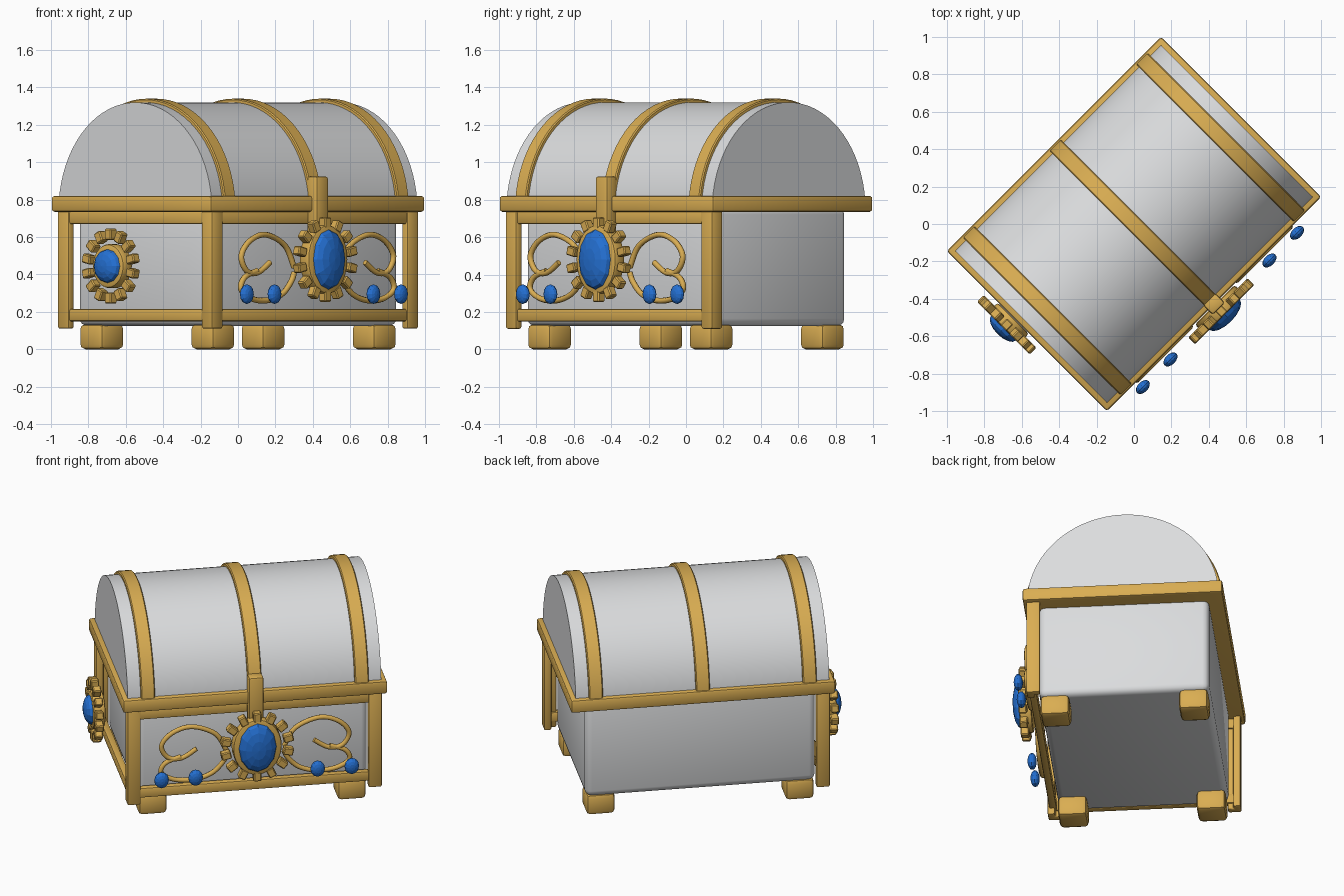
import bpy, bmesh, math
from mathutils import Matrix, Vector

if "Cube" in bpy.data.objects:
    bpy.data.objects.remove(bpy.data.objects["Cube"])

TURN = Matrix.Rotation(math.radians(45), 4, 'Z')   # chest stands diagonally
I = Matrix.Identity(4)


def material(name, rgb):
    m = bpy.data.materials.new(name)
    m.diffuse_color = (*rgb, 1)
    m.use_nodes = True
    m.node_tree.nodes["Principled BSDF"].inputs["Base Color"].default_value = m.diffuse_color
    return m


GOLD = material("gold", (0.70, 0.42, 0.085))
PALE = material("pale_grey", (0.71, 0.72, 0.73))
BLUE = material("gem_blue", (0.018, 0.165, 0.66))


def finish(bm, name, mat, smooth=True, place=I):
    bmesh.ops.recalc_face_normals(bm, faces=bm.faces)
    me = bpy.data.meshes.new(name)
    bm.to_mesh(me)
    bm.free()
    me.transform(TURN @ place)
    me.materials.append(mat)
    if smooth:
        me.shade_smooth()
        me.set_sharp_from_angle(angle=math.radians(35))
    ob = bpy.data.objects.new(name, me)
    bpy.context.collection.objects.link(ob)
    return ob


def prism(name, outline, axis, lo, hi, mat, bevel=0.0, segs=2, place=I):
    """Extrude a 2D outline along x, y or z, then round its edges."""
    def at(p, t):
        return {'x': (t, p[0], p[1]), 'y': (p[0], t, p[1]), 'z': (p[0], p[1], t)}[axis]
    bm = bmesh.new()
    a = [bm.verts.new(at(p, lo)) for p in outline]
    b = [bm.verts.new(at(p, hi)) for p in outline]
    bm.faces.new(a)
    bm.faces.new(b[::-1])
    for i in range(len(a)):
        j = (i + 1) % len(a)
        bm.faces.new((a[i], a[j], b[j], b[i]))
    if bevel:
        bmesh.ops.recalc_face_normals(bm, faces=bm.faces)
        sharp = [e for e in bm.edges if e.calc_face_angle(0) > math.radians(40)]
        bmesh.ops.bevel(bm, geom=sharp, offset=bevel, segments=segs, profile=0.5,
                        affect='EDGES', clamp_overlap=True)
    return finish(bm, name, mat, place=place)


def box(name, x, y, z, mat, bevel=0.0, segs=2, place=I):
    return prism(name, [(x[0], y[0]), (x[1], y[0]), (x[1], y[1]), (x[0], y[1])],
                 'z', z[0], z[1], mat, bevel, segs, place)


def gem(name, centre, radii, segs, rings, place=I):
    """Faceted ellipsoid with its pole pointing outward."""
    bm = bmesh.new()
    bmesh.ops.create_uvsphere(bm, u_segments=segs, v_segments=rings, radius=1)
    m = Matrix.Translation(centre) @ Matrix.Diagonal((*radii, 1)) @ Matrix.Rotation(math.pi / 2, 4, 'X')
    bm.transform(m)
    return finish(bm, name, BLUE, smooth=False, place=place)


def arc(r, n, start=0.0, end=math.pi):
    return [(r * math.cos(start + (end - start) * i / n),
             0.74 + r * math.sin(start + (end - start) * i / n)) for i in range(n + 1)]


# Body, rim and domed lid
box("body", (-0.705, 0.705), (-0.515, 0.515), (0.125, 0.76), PALE, 0.04, 3)
box("rim", (-0.81, 0.81), (-0.605, 0.605), (0.735, 0.82), GOLD, 0.014)
prism("lid", arc(0.58, 36), 'x', -0.777, 0.777, PALE)

# Straps over the lid
for i, x in enumerate((-0.655, 0, 0.655)):
    prism(f"lid_strap_{i}", arc(0.60, 36) + arc(0.565, 36)[::-1], 'x',
          x - 0.043, x + 0.043, GOLD, 0.006, 1)

# Feet
for sx in (-1, 1):
    for sy in (-1, 1):
        x, y = sx * 0.61, sy * 0.42
        box(f"foot_{sx}_{sy}", (x - 0.088, x + 0.088), (y - 0.088, y + 0.088),
            (0, 0.135), GOLD, 0.026, 2)

# Corner irons: L sections on three corners
L = [(0, 0), (0.082, 0), (0.082, 0.045), (0.045, 0.045), (0.045, 0.082), (0, 0.082)]
for name, sx, sy in (("front_left", -1, -1), ("front_right", 1, -1), ("back_left", -1, 1)):
    prism(f"corner_post_{name}", [(sx * (0.78 - u), sy * (0.585 - v)) for u, v in L],
          'z', 0.11, 0.75, GOLD, 0.010)

# Rails on the front and the left end
for name, z in (("top", (0.67, 0.74)), ("bottom", (0.15, 0.215))):
    box(f"front_rail_{name}", (-0.745, 0.745), (-0.575, -0.53), z, GOLD, 0.010)
    box(f"end_rail_{name}", (-0.77, -0.725), (-0.55, 0.55), z, GOLD, 0.010)

# Clasp
box("clasp", (-0.046, 0.046), (-0.642, -0.565), (0.58, 0.925), GOLD, 0.014)


def medallion(name, out, z, disc, gem_r, teeth, place):
    """Gem on a gold disc, ringed with small blocks; out is the distance outward."""
    rim = [(disc[0] * math.cos(t), z + disc[1] * math.sin(t))
           for t in (2 * math.pi * i / 28 for i in range(28))]
    prism(name + "_disc", rim, 'y', -out - 0.025, -out + 0.05, GOLD, 0.015, 2, place)
    gem(name + "_gem", (0, -out - 0.025, z), gem_r, 12, 8, place)
    n = 14
    for i in range(n):
        spin = Matrix.Translation((0, -out, z)) @ Matrix.Rotation(2 * math.pi * (i + 0.5) / n, 4, 'Y')
        box(f"{name}_block_{i}", (teeth[0], teeth[1]), (-0.025, 0.025), (-0.024, 0.024),
            GOLD, 0.006, 1, place @ spin)


medallion("front_medallion", 0.66, 0.48, (0.15, 0.185), (0.115, 0.05, 0.16), (0.165, 0.226), I)
medallion("end_medallion", 0.862, 0.445, (0.118, 0.118), (0.094, 0.045, 0.09), (0.14, 0.2),
          Matrix.Translation((0, 0.1, 0)) @ Matrix.Rotation(-math.pi / 2, 4, 'Z'))

# Scrollwork, mirrored about the clasp
UPPER = [(0.177, 0.44), (0.245, 0.555), (0.39, 0.613), (0.51, 0.58), (0.575, 0.50),
         (0.535, 0.42), (0.45, 0.41), (0.36, 0.465)]
LOWER = [(0.455, 0.42), (0.55, 0.385), (0.577, 0.32), (0.494, 0.27), (0.373, 0.262),
         (0.267, 0.295), (0.20, 0.36), (0.175, 0.41)]
for s, side in ((-1, "left"), (1, "right")):
    for part, pts in (("upper", UPPER), ("lower", LOWER)):
        cu = bpy.data.curves.new(f"scroll_{part}_{side}", 'CURVE')
        cu.dimensions = '3D'
        cu.bevel_depth = 0.0155
        cu.bevel_resolution = 2
        cu.use_fill_caps = True
        sp = cu.splines.new('BEZIER')
        sp.resolution_u = 5
        sp.bezier_points.add(len(pts) - 1)
        P = [TURN @ Vector((s * x, -0.60, z)) for x, z in pts]
        for i, bp in enumerate(sp.bezier_points):
            tan = (P[min(i + 1, len(P) - 1)] - P[max(i - 1, 0)]) / 6
            bp.handle_left_type = bp.handle_right_type = 'FREE'
            bp.co, bp.handle_left, bp.handle_right = P[i], P[i] - tan, P[i] + tan
        cu.materials.append(GOLD)
        bpy.context.collection.objects.link(bpy.data.objects.new(cu.name, cu))
    # Small gems on the lower scroll
    for k, x in enumerate((0.374, 0.583)):
        gem(f"small_gem_{side}_{k}", (s * x, -0.65, 0.295), (0.045, 0.028, 0.053), 12, 8)
